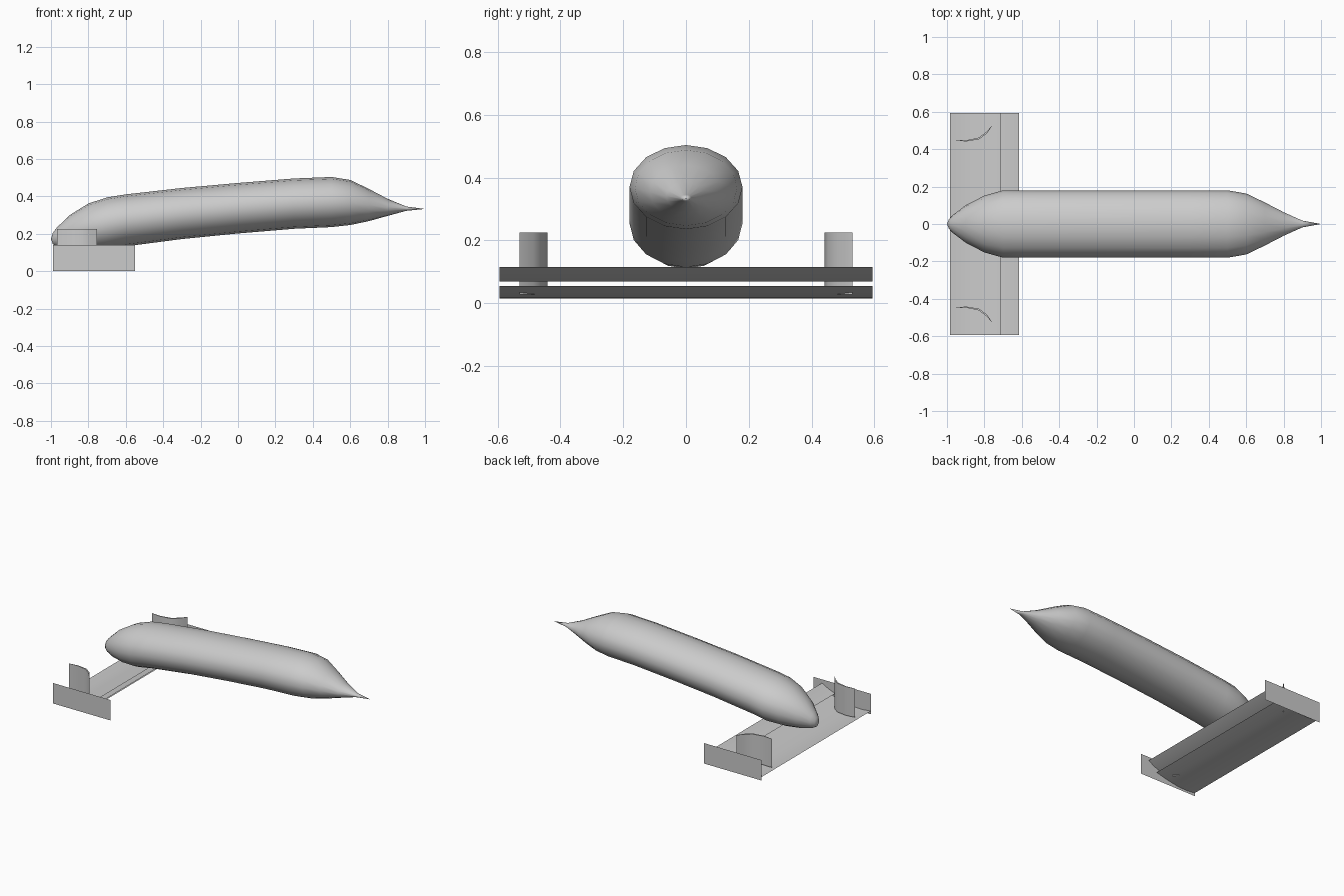
import bpy, bmesh, math
from mathutils import Vector

cube = bpy.data.objects.get("Cube")
if cube:
    bpy.data.objects.remove(cube, do_unlink=True)

grey = bpy.data.materials.new("plain grey")
grey.use_nodes = True
grey.diffuse_color = (0.6, 0.6, 0.6, 1)
grey.node_tree.nodes["Principled BSDF"].inputs["Base Color"].default_value = (0.6, 0.6, 0.6, 1)


def finish(name, bm, angle=30):
    mesh = bpy.data.meshes.new(name)
    bm.to_mesh(mesh)
    bm.free()
    mesh.materials.append(grey)
    obj = bpy.data.objects.new(name, mesh)
    bpy.context.collection.objects.link(obj)
    bpy.ops.object.select_all(action="DESELECT")
    obj.select_set(True)
    bpy.context.view_layer.objects.active = obj
    bpy.ops.object.shade_smooth_by_angle(angle=math.radians(angle))
    return obj


def sheet(name, profile, direction):
    """Sweep an open profile of points along a direction."""
    bm = bmesh.new()
    a = [bm.verts.new(p) for p in profile]
    b = [bm.verts.new(Vector(p) + Vector(direction)) for p in profile]
    for i in range(len(a) - 1):
        bm.faces.new((a[i], a[i + 1], b[i + 1], b[i]))
    return finish(name, bm)


# Nose body: elliptical sections as x, half width, bottom, top
SIDES = 16
stations = [
    (-0.99, 0.025, 0.145, 0.205), (-0.97, 0.047, 0.132, 0.232),
    (-0.9, 0.1, 0.117, 0.3), (-0.8, 0.152, 0.11, 0.362),
    (-0.7, 0.18, 0.115, 0.395), (-0.6, 0.18, 0.133, 0.411),
    (-0.3, 0.18, 0.172, 0.445), (0, 0.18, 0.202, 0.472),
    (0.3, 0.18, 0.227, 0.496), (0.5, 0.18, 0.236, 0.504),
    (0.6, 0.163, 0.247, 0.488), (0.7, 0.115, 0.268, 0.44),
    (0.8, 0.063, 0.296, 0.387), (0.9, 0.018, 0.323, 0.346),
]
bm = bmesh.new()
rings = []
for x, w, low, high in stations:
    ring = []
    for k in range(SIDES):
        a = math.tau * k / SIDES
        ring.append(bm.verts.new((x, w * math.cos(a),
                                  (low + high) / 2 + (high - low) / 2 * math.sin(a))))
    rings.append(ring)
front_tip = bm.verts.new((-1, 0, 0.172))
rear_tip = bm.verts.new((1, 0, 0.333))
for k in range(SIDES):
    n = (k + 1) % SIDES
    for r, s in zip(rings, rings[1:]):
        bm.faces.new((r[k], r[n], s[n], s[k]))
    bm.faces.new((front_tip, rings[0][n], rings[0][k]))
    bm.faces.new((rear_tip, rings[-1][k], rings[-1][n]))
bmesh.ops.recalc_face_normals(bm, faces=bm.faces)
finish("nose_body", bm, 60)

# Wing elements: thin curved sheets across the full span
SPAN = 0.593
main = [(-0.985, 0.022), (-0.92, 0.015), (-0.85, 0.018), (-0.76, 0.034), (-0.68, 0.055)]
flap = [(-0.715, 0.07), (-0.665, 0.088), (-0.615, 0.115)]
for name, profile in (("main_wing", main), ("wing_flap", flap)):
    sheet(name, [(x, -SPAN, z) for x, z in profile], (0, 2 * SPAN, 0))

# End plates and curved turning vanes on both sides
outer = [(-0.967, 0.45), (-0.9, 0.447), (-0.83, 0.462), (-0.79, 0.492), (-0.755, 0.53)]
inner = [(-0.785, 0.485), (-0.83, 0.452), (-0.9, 0.441)]
for side, s in (("left", 1), ("right", -1)):
    sheet(side + "_end_plate", [(-0.988, s * SPAN, 0), (-0.552, s * SPAN, 0)], (0, 0, 0.14))
    bm = bmesh.new()
    base = bm.faces.new([bm.verts.new((x, s * y, 0.028)) for x, y in outer + inner])
    top = bmesh.ops.extrude_face_region(bm, geom=[base])["geom"]
    bmesh.ops.translate(bm, vec=(0, 0, 0.197),
                        verts=[v for v in top if isinstance(v, bmesh.types.BMVert)])
    bmesh.ops.recalc_face_normals(bm, faces=bm.faces)
    finish(side + "_vane", bm)
